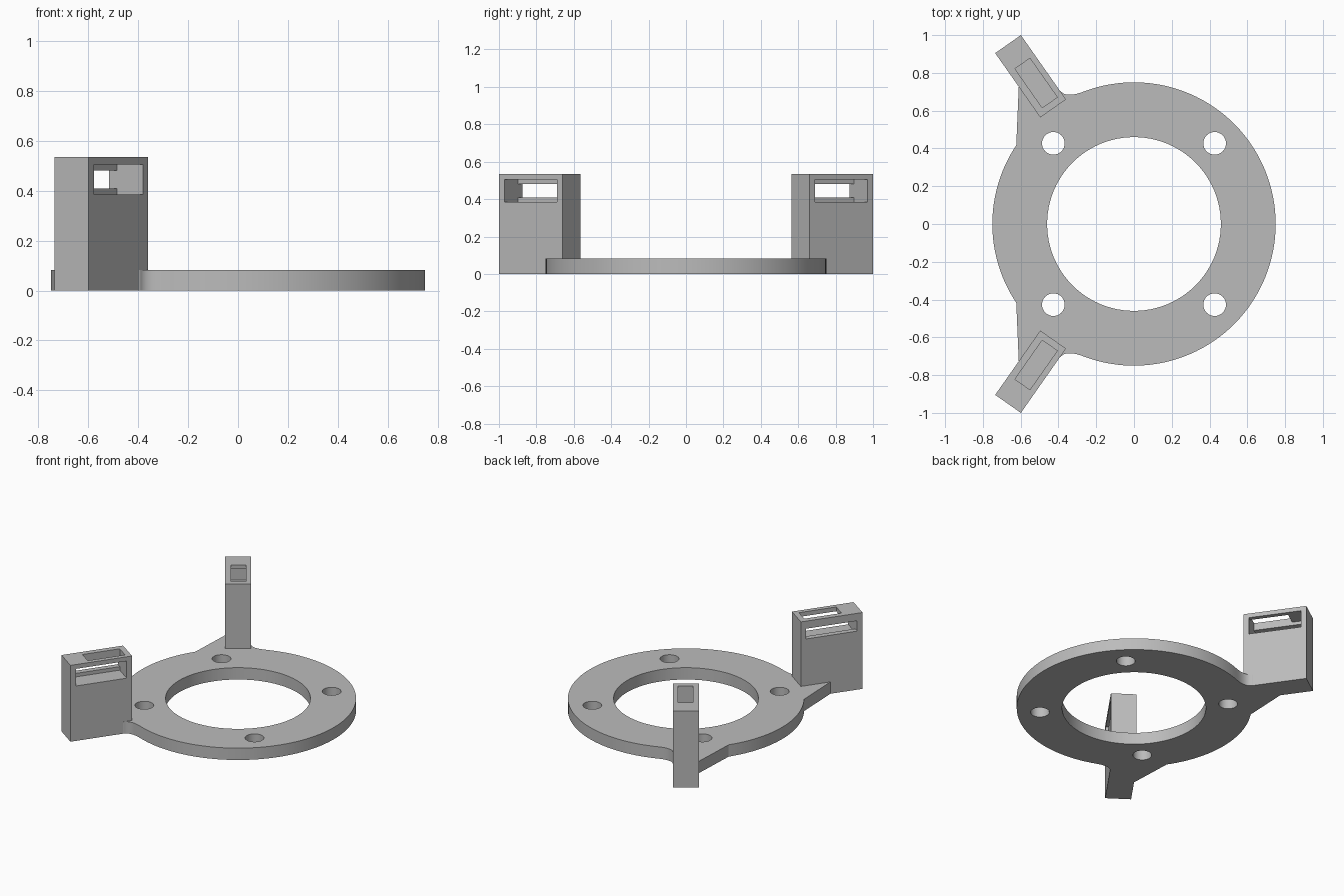
import bpy, bmesh, math
from mathutils import Vector

if "Cube" in bpy.data.objects:
    bpy.data.objects.remove(bpy.data.objects["Cube"])

BASE_H, POST_H = 0.083, 0.535
grey = bpy.data.materials.new("grey plastic")
grey.diffuse_color = (0.5, 0.5, 0.5, 1)
grey.use_nodes = True
grey.node_tree.nodes["Principled BSDF"].inputs["Base Color"].default_value = grey.diffuse_color


def prism(name, pts, z0, z1):
    """Extrude a flat outline from z0 to z1."""
    bm = bmesh.new()
    face = bm.faces.new([bm.verts.new((p[0], p[1], z0)) for p in pts])
    ext = bmesh.ops.extrude_face_region(bm, geom=[face])
    top = [v for v in ext["geom"] if isinstance(v, bmesh.types.BMVert)]
    bmesh.ops.translate(bm, verts=top, vec=(0, 0, z1 - z0))
    bmesh.ops.recalc_face_normals(bm, faces=bm.faces)
    me = bpy.data.meshes.new(name)
    bm.to_mesh(me)
    bm.free()
    me.materials.append(grey)
    ob = bpy.data.objects.new(name, me)
    bpy.context.collection.objects.link(ob)
    return ob


def combine(ob, tool, op):
    """Apply a boolean and remove the helper."""
    mod = ob.modifiers.new(op, 'BOOLEAN')
    mod.operation, mod.object, mod.solver = op, tool, 'EXACT'
    bpy.context.view_layer.objects.active = ob
    bpy.ops.object.modifier_apply(modifier=mod.name)
    bpy.data.objects.remove(tool)


def arc(r, a0, a1, n, cx=0, cy=0):
    angs = [math.radians(a0 + (a1 - a0) * i / n) for i in range(n + 1)]
    return [(cx + r * math.cos(a), cy + r * math.sin(a)) for a in angs]


def circle(r, n, cx=0, cy=0):
    return arc(r, 0, 360, n, cx, cy)[:-1]


# Ring outline with an arm reaching to each post
p0, p1, p2 = Vector((-0.395, -0.71)), Vector((-0.363, -0.664)), Vector((-0.27, -0.70))
fillet = [p0 * (1 - t) ** 2 + p1 * 2 * t * (1 - t) + p2 * t * t
          for t in [i / 10 for i in range(10)]]
front_arm = [(-0.61, -0.73), (-0.5475, -0.782)] + [tuple(p) for p in fillet]
back_arm = [(x, -y) for x, y in reversed(front_arm)]
outline = arc(0.75, -111.1, 111.1, 80) + back_arm + arc(0.75, 146.2, 213.8, 24) + front_arm
mount = prism("mounting_ring", outline, 0, BASE_H)

# Centre opening and four screw holes
combine(mount, prism("centre_cutter", circle(0.46, 96), -0.1, 0.2), 'DIFFERENCE')
for sx in (-1, 1):
    for sy in (-1, 1):
        hole = circle(0.06, 32, sx * 0.427, sy * 0.427)
        combine(mount, prism("hole_cutter", hole, -0.1, 0.2), 'DIFFERENCE')

# Slanted posts: u runs along the post towards the ring, v across it
U, V = Vector((0.574, 0.819)), Vector((0.819, -0.574))
CENTRE = Vector((-0.5475, -0.782))


def post_box(name, side, u0, u1, v0, v1, z0, z1):
    pts = [CENTRE + U * u + V * v for u, v in ((u0, v0), (u1, v0), (u1, v1), (u0, v1))]
    return prism(name, [(p.x, -side * p.y) for p in pts], z0, z1)


for side in (-1, 1):
    post = post_box("post", side, -0.208, 0.208, -0.083, 0.083, 0, POST_H)
    # Wide slot from one face, narrower window through the other, pocket from the top
    for cut in ((-0.172, 0.172, -0.045, 0.15, 0.385, 0.505),
                (-0.172, 0.172, -0.15, 0.0, 0.41, 0.482),
                (-0.08, 0.172, -0.045, 0.052, 0.45, 0.6)):
        combine(post, post_box("slot_cutter", side, *cut), 'DIFFERENCE')
    combine(mount, post, 'UNION')

# Smooth the round walls, keep the corners sharp
bpy.ops.object.select_all(action='DESELECT')
mount.select_set(True)
bpy.context.view_layer.objects.active = mount
bpy.ops.object.shade_smooth_by_angle(angle=math.radians(25))
